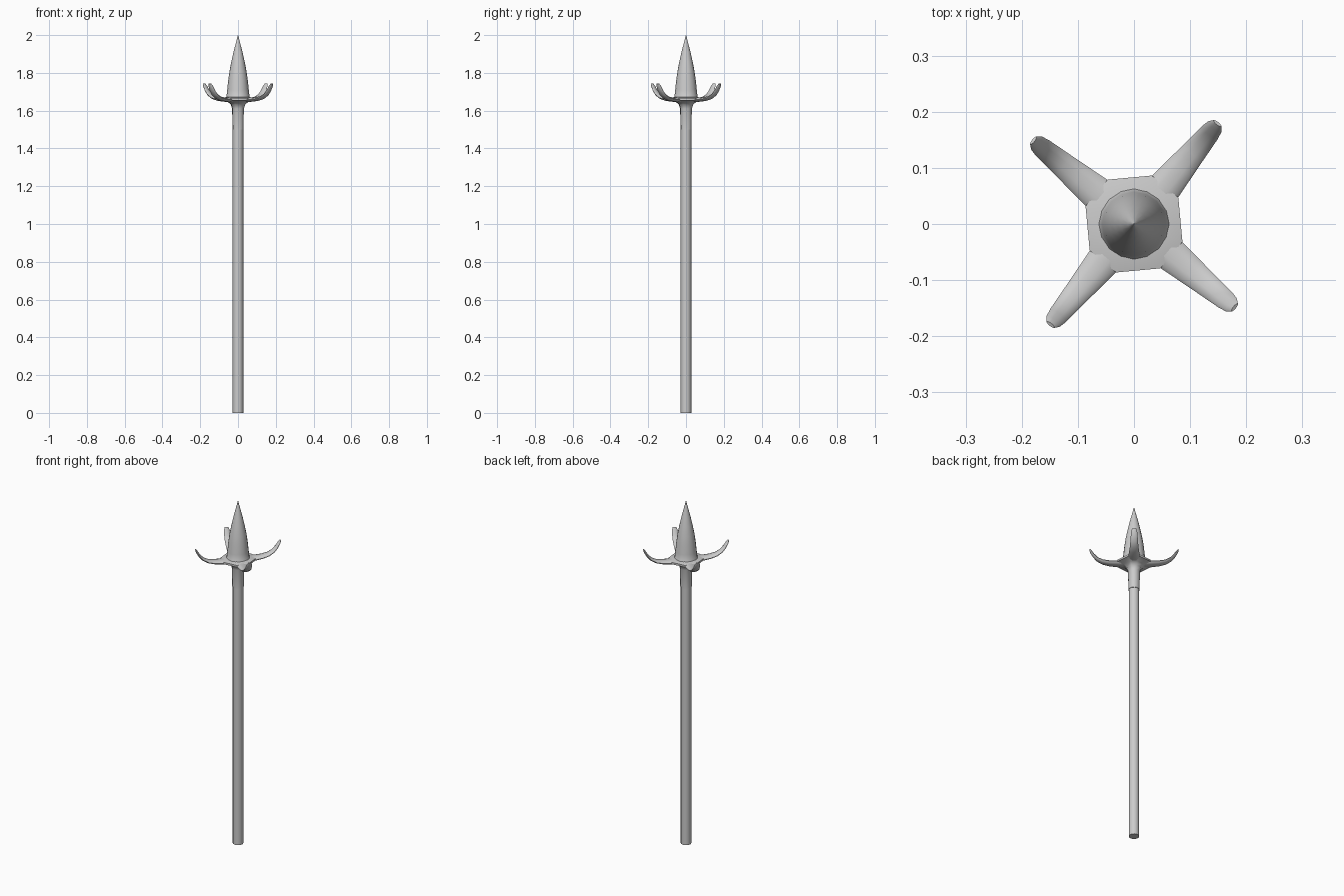
import bpy, bmesh
from math import cos, sin, pi, radians
from mathutils import Vector

if "Cube" in bpy.data.objects:
    bpy.data.objects.remove(bpy.data.objects["Cube"])

ARM_ANGLE = radians(50.3)


def loft(name, rings, angle=40):
    """Skin a list of equal-length point rings, cap both ends."""
    bm = bmesh.new()
    loops = [[bm.verts.new(p) for p in ring] for ring in rings]
    n = len(loops[0])
    for a, b in zip(loops, loops[1:]):
        for i in range(n):
            j = (i + 1) % n
            bm.faces.new((a[i], a[j], b[j], b[i]))
    bm.faces.new(loops[0][::-1])
    bm.faces.new(loops[-1])
    bmesh.ops.remove_doubles(bm, verts=bm.verts, dist=1e-5)
    bmesh.ops.recalc_face_normals(bm, faces=bm.faces)
    mesh = bpy.data.meshes.new(name)
    bm.to_mesh(mesh)
    bm.free()
    ob = bpy.data.objects.new(name, mesh)
    bpy.context.collection.objects.link(ob)
    bpy.context.view_layer.objects.active = ob
    ob.select_set(True)
    bpy.ops.object.shade_smooth_by_angle(angle=radians(angle))
    ob.select_set(False)
    return ob


def lathe(name, profile, n):
    return loft(name, [[(r * cos(2 * pi * i / n), r * sin(2 * pi * i / n), z)
                        for i in range(n)] for r, z in profile])


# Long shaft
lathe("shaft", [(0.028, 0), (0.028, 1.64)], 12)

# Spear point
lathe("spear_point", [(0.068, 1.662), (0.061, 1.675), (0.057, 1.71), (0.052, 1.76),
                      (0.045, 1.81), (0.035, 1.86), (0.024, 1.91),
                      (0.011, 1.96), (0.001, 2.0)], 16)

# Socket flaring from the shaft into a four-cornered plate
corners = [ARM_ANGLE + k * pi / 2 + s * radians(19.5) for k in range(4) for s in (-1, 1)]
socket = [(0.031, 1.50), (0.033, 1.61), (0.040, 1.632), (0.056, 1.645),
          (0.092, 1.655), (0.092, 1.666), (0.064, 1.673)]
loft("socket", [[(r * cos(a), r * sin(a), z) for a in corners] for r, z in socket], 50)

# Four upturned hooks: distance out, height, half width, half thickness
PATH = [(0.05, 1.657, 0.031, 0.012), (0.09, 1.658, 0.030, 0.011),
        (0.13, 1.661, 0.026, 0.010), (0.165, 1.669, 0.0225, 0.009),
        (0.193, 1.685, 0.020, 0.008), (0.213, 1.708, 0.018, 0.007),
        (0.226, 1.730, 0.015, 0.006), (0.233, 1.743, 0.009, 0.003)]


def hook(index):
    a = ARM_ANGLE + index * pi / 2
    out, side, up = Vector((cos(a), sin(a), 0)), Vector((-sin(a), cos(a), 0)), Vector((0, 0, 1))
    rings = []
    for i, (r, z, w, t) in enumerate(PATH):
        p, q = PATH[max(i - 1, 0)], PATH[min(i + 1, len(PATH) - 1)]
        normal = (up * (q[0] - p[0]) - out * (q[1] - p[1])).normalized()
        centre = out * r + up * z
        rings.append([centre + side * w * cos(b) + normal * t * sin(b)
                      for b in (2 * pi * k / 10 for k in range(10))])
    loft(f"hook_{index + 1}", rings, 60)


for k in range(4):
    hook(k)
